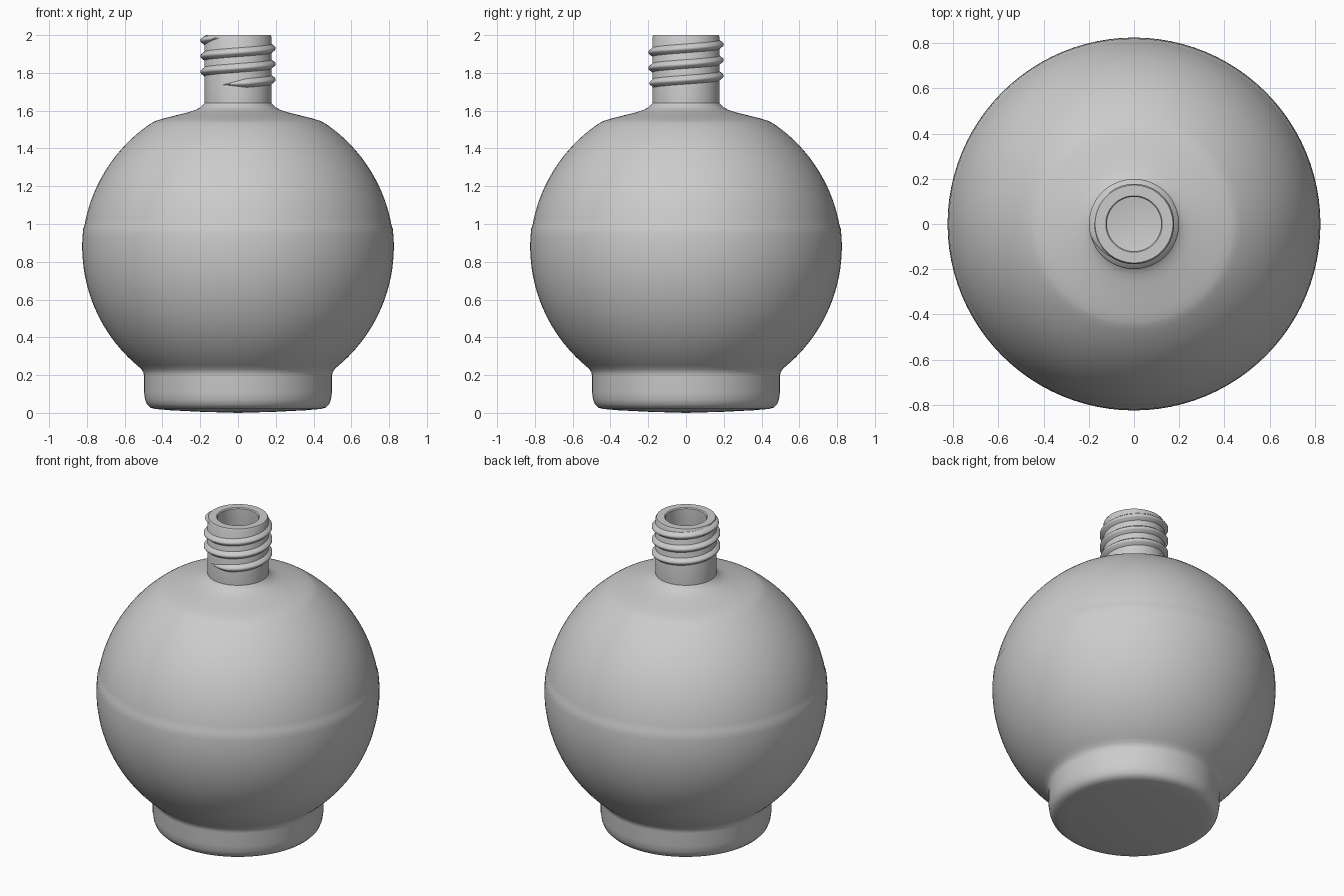
import bpy, bmesh
from math import sin, cos, pi, radians, sqrt

if "Cube" in bpy.data.objects:
    bpy.data.objects.remove(bpy.data.objects["Cube"])


def finish(name, bm, angle):
    bmesh.ops.recalc_face_normals(bm, faces=bm.faces)
    me = bpy.data.meshes.new(name)
    bm.to_mesh(me)
    bm.free()
    ob = bpy.data.objects.new(name, me)
    bpy.context.collection.objects.link(ob)
    bpy.ops.object.select_all(action='DESELECT')
    ob.select_set(True)
    bpy.context.view_layer.objects.active = ob
    bpy.ops.object.shade_smooth_by_angle(angle=radians(angle))
    return ob


def lathe(name, profile, segs=96, angle=35):
    bm = bmesh.new()
    rings = []
    for r, z in profile:
        if r < 1e-6:
            rings.append([bm.verts.new((0, 0, z))] * segs)
        else:
            rings.append([bm.verts.new((r * cos(2 * pi * i / segs), r * sin(2 * pi * i / segs), z))
                          for i in range(segs)])
    for a, b in zip(rings, rings[1:]):
        for i in range(segs):
            j = (i + 1) % segs
            quad = list(dict.fromkeys((a[i], a[j], b[j], b[i])))
            bm.faces.new(quad)
    return finish(name, bm, angle)


def arc(r, cz, z0, z1, n):
    """Points on a sphere outline between two heights, evenly spaced by angle."""
    from math import asin
    a0, a1 = asin((z0 - cz) / r), asin((z1 - cz) / r)
    return [(r * cos(a0 + (a1 - a0) * i / n), cz + r * sin(a0 + (a1 - a0) * i / n))
            for i in range(n + 1)]


# Glass body: foot, globe, shoulder, neck, then back down the inner wall
foot = [(0, 0), (0.2, 0.006), (0.36, 0.014), (0.44, 0.021), (0.465, 0.028), (0.482, 0.045),
        (0.492, 0.07), (0.498, 0.11), (0.498, 0.195), (0.5, 0.213), (0.512, 0.232), (0.532, 0.25)]
globe = arc(0.825, 0.88, 0.27, 0.975, 22) + arc(0.8255, 0.848, 0.99, 1.525, 18)
shoulder = [(0.452, 1.538), (0.435, 1.546), (0.40, 1.557), (0.33, 1.575), (0.26, 1.592),
            (0.225, 1.604), (0.20, 1.617), (0.186, 1.63), (0.178, 1.64)]
neck = [(0.178, 1.99), (0.172, 2.0), (0.125, 2.0), (0.12, 1.994), (0.12, 1.62)]
inner = [(0.14, 1.585), (0.2, 1.56), (0.40, 1.505)] + arc(0.775, 0.865, 1.48, 0.0901, 36)[:-1] + [(0, 0.09)]
lathe("bottle_body", foot + globe + shoulder + neck + inner)

# Screw thread: rounded ridge swept along a helix, fading out at both ends
PITCH, Z0, START, END = 0.083, 1.764, -115, 955
section = [(-0.004, -0.027), (0.004, -0.02), (0.017, -0.01), (0.0215, -0.004),
           (0.0215, 0.004), (0.017, 0.01), (0.004, 0.02), (-0.004, 0.027)]
bm = bmesh.new()
steps = 214
rows = []
for i in range(steps + 1):
    deg = START + (END - START) * i / steps
    t = radians(deg)
    k = max(0.03, min(1, (deg - START) / 40, (END - deg) / 40))
    z = Z0 + PITCH * deg / 360
    rows.append([bm.verts.new(((0.178 + dr * k) * cos(t), (0.178 + dr * k) * sin(t),
                               min(z + dz * k, 1.995))) for dr, dz in section])
for a, b in zip(rows, rows[1:]):
    for j in range(len(section)):
        m = (j + 1) % len(section)
        bm.faces.new((a[j], a[m], b[m], b[j]))
bm.faces.new(rows[0])
bm.faces.new(rows[-1])
finish("neck_thread", bm, 50)
